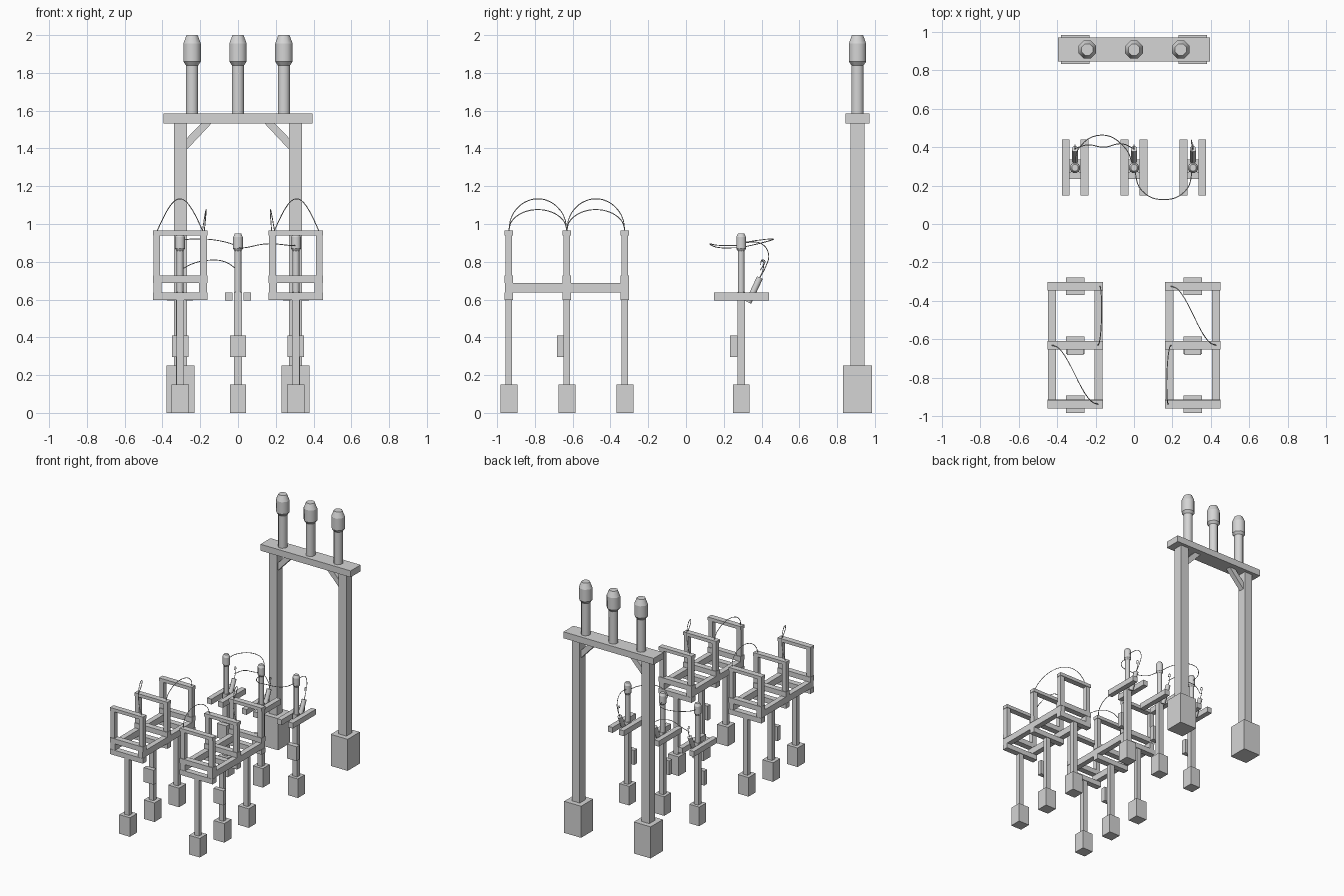
import bpy, bmesh, math
from mathutils import Vector

cube = bpy.data.objects.get("Cube")
if cube:
    bpy.data.objects.remove(cube, do_unlink=True)

RGB = (0.66, 0.66, 0.66)
GREY = bpy.data.materials.new("light grey")
GREY.use_nodes = True
GREY.diffuse_color = (*RGB, 1)
GREY.node_tree.nodes["Principled BSDF"].inputs["Base Color"].default_value = (*RGB, 1)


def link(name, mesh):
    obj = bpy.data.objects.new(name, mesh)
    bpy.context.collection.objects.link(obj)
    mesh.materials.clear()
    mesh.materials.append(GREY)


def from_bmesh(name, bm):
    bmesh.ops.recalc_face_normals(bm, faces=bm.faces)
    mesh = bpy.data.meshes.new(name)
    bm.to_mesh(mesh)
    bm.free()
    link(name, mesh)


def box(name, x, y, z0, z1, wx, wy):
    """Box centred on x, y and standing between two heights."""
    bm = bmesh.new()
    bmesh.ops.create_cube(bm, size=1)
    for v in bm.verts:
        v.co = (x + v.co.x * wx, y + v.co.y * wy, (z0 + z1) / 2 + v.co.z * (z1 - z0))
    from_bmesh(name, bm)


def lathe(name, base, profile, axis=(0, 0, 1), sides=8):
    """Capped solid of revolution, smooth around and crisp at each ring."""
    turn = Vector((0, 0, 1)).rotation_difference(Vector(axis))
    angles = [(i + 0.5) * math.tau / sides for i in range(sides)]
    bm = bmesh.new()
    rings = [[bm.verts.new(Vector(base) + turn @ Vector(
        (r * math.cos(a), r * math.sin(a), h))) for a in angles] for r, h in profile]
    for low, high in zip(rings, rings[1:]):
        for i in range(sides):
            j = (i + 1) % sides
            bm.faces.new((low[i], low[j], high[j], high[i])).smooth = True
    bm.faces.new(rings[0])
    bm.faces.new(rings[-1])
    for ring in rings:
        for i in range(sides):
            bm.edges.get((ring[i - 1], ring[i])).smooth = False
    from_bmesh(name, bm)


def cable(name, points):
    """Thin smooth cable through the points."""
    curve = bpy.data.curves.new(name, "CURVE")
    curve.dimensions = "3D"
    curve.bevel_depth = 0.0025
    curve.bevel_resolution = 1
    curve.resolution_u = 6
    spline = curve.splines.new("BEZIER")
    spline.bezier_points.add(len(points) - 1)
    for p, co in zip(spline.bezier_points, points):
        p.co = co
        p.handle_left_type = p.handle_right_type = "AUTO"
    temp = bpy.data.objects.new(name + " path", curve)
    bpy.context.collection.objects.link(temp)
    bpy.context.view_layer.update()
    mesh = bpy.data.meshes.new_from_object(
        temp.evaluated_get(bpy.context.evaluated_depsgraph_get()))
    bpy.data.objects.remove(temp, do_unlink=True)
    link(name, mesh)


def arch(name, a, b, rise, bow=0.0):
    """Cable arching from a to b, bowed sideways in x."""
    a, b = Vector(a), Vector(b)
    pts = []
    for i in range(9):
        t = math.pi * i / 8
        p = a.lerp(b, (1 - math.cos(t)) / 2)
        p.x = a.x + (b.x - a.x) * i / 8 + bow * math.sin(t)
        p.z += rise * math.sin(t)
        pts.append(p)
    cable(name, pts)


# Tall rear gantry
GY = 0.908
for side in (-1, 1):
    x = side * 0.305
    box("gantry_footing", x, GY, 0, 0.25, 0.148, 0.152)
    box("gantry_leg", x, GY, 0.25, 1.533, 0.07, 0.074)
    brace = bmesh.new()
    outline = ((0.27, 1.395), (0.27, 1.455), (0.195, 1.533), (0.14, 1.533))
    face = brace.faces.new([brace.verts.new((side * px, GY - 0.02, pz)) for px, pz in outline])
    out = bmesh.ops.extrude_face_region(brace, geom=[face])
    verts = [g for g in out["geom"] if isinstance(g, bmesh.types.BMVert)]
    bmesh.ops.translate(brace, verts=verts, vec=(0, 0.04, 0))
    from_bmesh("gantry_brace", brace)
box("gantry_beam", 0, GY, 1.533, 1.584, 0.79, 0.125)

bushing = ((0.035, 0), (0.035, 0.256), (0.05, 0.276), (0.05, 0.371), (0.032, 0.416))
for x in (-0.243, 0, 0.243):
    lathe("gantry_insulator", (x, GY, 1.584), bushing)

# Row of three fuse poles
PY = 0.292
head = ((0.018, 0), (0.028, 0.015), (0.028, 0.075), (0.018, 0.095))
for x in (-0.307, 0, 0.307):
    box("pole_footing", x, PY, 0, 0.151, 0.087, 0.087)
    box("pole_post", x, PY, 0.151, 0.64, 0.04, 0.04)
    box("pole_control_box", x, PY - 0.039, 0.297, 0.411, 0.086, 0.038)
    for side in (-1, 1):
        box("pole_rail", x + side * 0.049, PY + 0.002, 0.595, 0.638, 0.04, 0.29)
    lathe("pole_insulator", (x, PY, 0.638), ((0.019, 0), (0.019, 0.22)))
    lathe("pole_insulator_head", (x, PY, 0.855), head)
    lathe("fuse_tube", (x, 0.33, 0.585), ((0.018, 0), (0.018, 0.145)), (0, 0.42, 0.9))
    cable("fuse_lead", ((x, 0.39, 0.715), (x, 0.408, 0.76), (x, 0.403, 0.805),
                        (x, 0.394, 0.785)))

# Cables between the fuse poles
cable("rear_head_cable", ((-0.307, PY, 0.9), (-0.29, 0.39, 0.915), (-0.17, 0.463, 0.92),
                          (-0.05, 0.4, 0.9), (0, PY, 0.875)))
cable("front_head_cable", ((0, PY, 0.875), (0.04, 0.175, 0.875), (0.155, 0.127, 0.895),
                           (0.27, 0.175, 0.887), (0.307, PY, 0.885)))
cable("fuse_link_cable", ((-0.307, 0.393, 0.755), (-0.24, 0.412, 0.79), (-0.155, 0.4, 0.808),
                          (-0.07, 0.418, 0.8), (0, 0.393, 0.755)))
cable("fuse_drop_cable", ((0.307, PY, 0.9), (0.302, 0.4, 0.895), (0.298, 0.437, 0.84),
                          (0.302, 0.42, 0.77), (0.307, 0.39, 0.715)))

# Two switch frames, each on three posts
ROWS = (-0.938, -0.631, -0.324)
for cx in (-0.306, 0.306):
    for y in ROWS:
        box("frame_footing", cx, y, 0, 0.151, 0.094, 0.09)
        box("frame_post", cx, y, 0.151, 0.6, 0.04, 0.036)
        box("frame_lower_beam", cx, y, 0.597, 0.637, 0.289, 0.046)
        box("frame_upper_beam", cx, y, 0.688, 0.728, 0.289, 0.046)
        box("frame_top_bar", cx, y, 0.94, 0.966, 0.289, 0.045)
        for side in (-1, 1):
            box("frame_insulator", cx + side * 0.124, y, 0.728, 0.94, 0.036, 0.036)
    for side in (-1, 1):
        box("frame_side_rail", cx + side * 0.121, ROWS[1], 0.637, 0.688, 0.042, 0.656)
    box("frame_control_box", cx, ROWS[1] - 0.034, 0.297, 0.411, 0.086, 0.036)

# Arching jumper cables over the frames
TOP = 0.966
arch("left_diagonal_jumper", (0.193, ROWS[2], TOP), (0.427, ROWS[1], TOP), 0.167)
arch("left_straight_jumper", (0.193, ROWS[1], TOP), (0.178, ROWS[0], TOP), 0.11, -0.014)
arch("right_diagonal_jumper", (-0.427, ROWS[1], TOP), (-0.188, ROWS[0], TOP), 0.167)
arch("right_straight_jumper", (-0.178, ROWS[2], TOP), (-0.188, ROWS[1], TOP), 0.11, 0.014)
